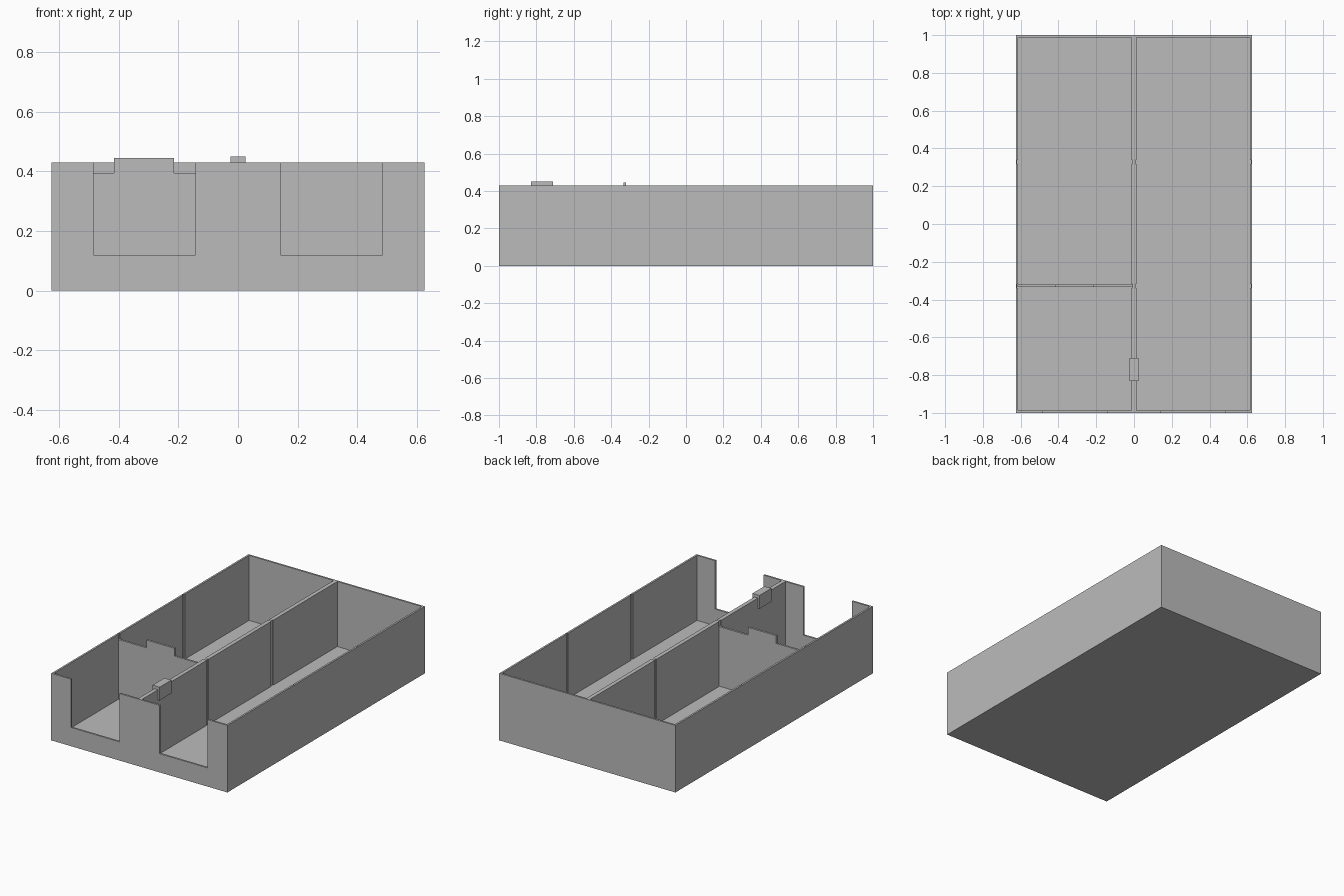
import bpy, bmesh
from mathutils import Vector

if "Cube" in bpy.data.objects:
    bpy.data.objects.remove(bpy.data.objects["Cube"])

HX, HY, H = 0.625, 1.0, 0.43      # outer half sizes and height
WALL, FLOOR, DIV = 0.012, 0.013, 0.013
GROOVE_Y, GROOVE_W, GROOVE_D = 0.328, 0.01, 0.006

grey = bpy.data.materials.new("plain grey")
grey.use_nodes = True
grey.diffuse_color = (0.5, 0.5, 0.5, 1)
grey.node_tree.nodes["Principled BSDF"].inputs["Base Color"].default_value = (0.5, 0.5, 0.5, 1)


def extrude(name, outline, direction):
    """Solid made by sweeping a flat outline along a direction."""
    bm = bmesh.new()
    face = bm.faces.new([bm.verts.new(p) for p in outline])
    swept = bmesh.ops.extrude_face_region(bm, geom=[face])["geom"]
    bmesh.ops.translate(bm, vec=Vector(direction),
                        verts=[v for v in swept if isinstance(v, bmesh.types.BMVert)])
    bmesh.ops.recalc_face_normals(bm, faces=bm.faces)
    mesh = bpy.data.meshes.new(name)
    bm.to_mesh(mesh)
    bm.free()
    mesh.materials.append(grey)
    obj = bpy.data.objects.new(name, mesh)
    bpy.context.collection.objects.link(obj)
    return obj


def box(name, x0, x1, y0, y1, z0, z1):
    outline = [(x0, y0, z0), (x1, y0, z0), (x1, y1, z0), (x0, y1, z0)]
    return extrude(name, outline, (0, 0, z1 - z0))


def cut(target, cutters):
    for c in cutters:
        mod = target.modifiers.new("cut", 'BOOLEAN')
        mod.operation, mod.solver, mod.object = 'DIFFERENCE', 'EXACT', c
    graph = bpy.context.evaluated_depsgraph_get()
    mesh = bpy.data.meshes.new_from_object(target.evaluated_get(graph))
    target.modifiers.clear()
    target.data = mesh
    for c in cutters:
        bpy.data.objects.remove(c)


# Compartment plan with card grooves in both long walls
def compartment(side):
    inner, outer = DIV, HX - WALL
    edge = [-HY + WALL]
    steps = [(-HY + WALL, 0)]
    for y in (-GROOVE_Y, GROOVE_Y):
        steps += [(y - GROOVE_W, 0), (y - GROOVE_W, GROOVE_D),
                  (y + GROOVE_W, GROOVE_D), (y + GROOVE_W, 0)]
    steps.append((HY - WALL, 0))
    plan = [(outer + d, y) for y, d in steps] + [(inner - d, y) for y, d in reversed(steps)]
    return extrude("cavity_cutter", [(side * x, y, FLOOR) for x, y in plan], (0, 0, 1))


# Tray with two compartments and two front openings
tray = box("tray", -HX, HX, -HY, HY, 0, H)
cutters = [compartment(s) for s in (-1, 1)]
for s in (-1, 1):
    a, b = sorted((s * 0.142, s * 0.485))
    cutters.append(box("opening_cutter", a, b, -HY - 0.1, -HY + 0.05, 0.12, 1))
cut(tray, cutters)

# Removable card with a raised tab, standing in the right compartment
left, right, shoulder, tab = -0.618, -0.008, 0.395, 0.445
card = [(left, FLOOR), (right, FLOOR), (right, shoulder), (-0.215, shoulder),
        (-0.215, tab), (-0.415, tab), (-0.415, shoulder), (left, shoulder)]
extrude("divider_card", [(x, -0.334, z) for x, z in card], (0, 0.013, 0))

# Saddle clip straddling the middle wall
w, t, low = 0.025, DIV, 0.365
clip = [(-w, low), (-t, low), (-t, H), (t, H), (t, low), (w, low), (w, 0.45), (-w, 0.45)]
extrude("saddle_clip", [(x, -0.83, z) for x, z in clip], (0, 0.12, 0))
